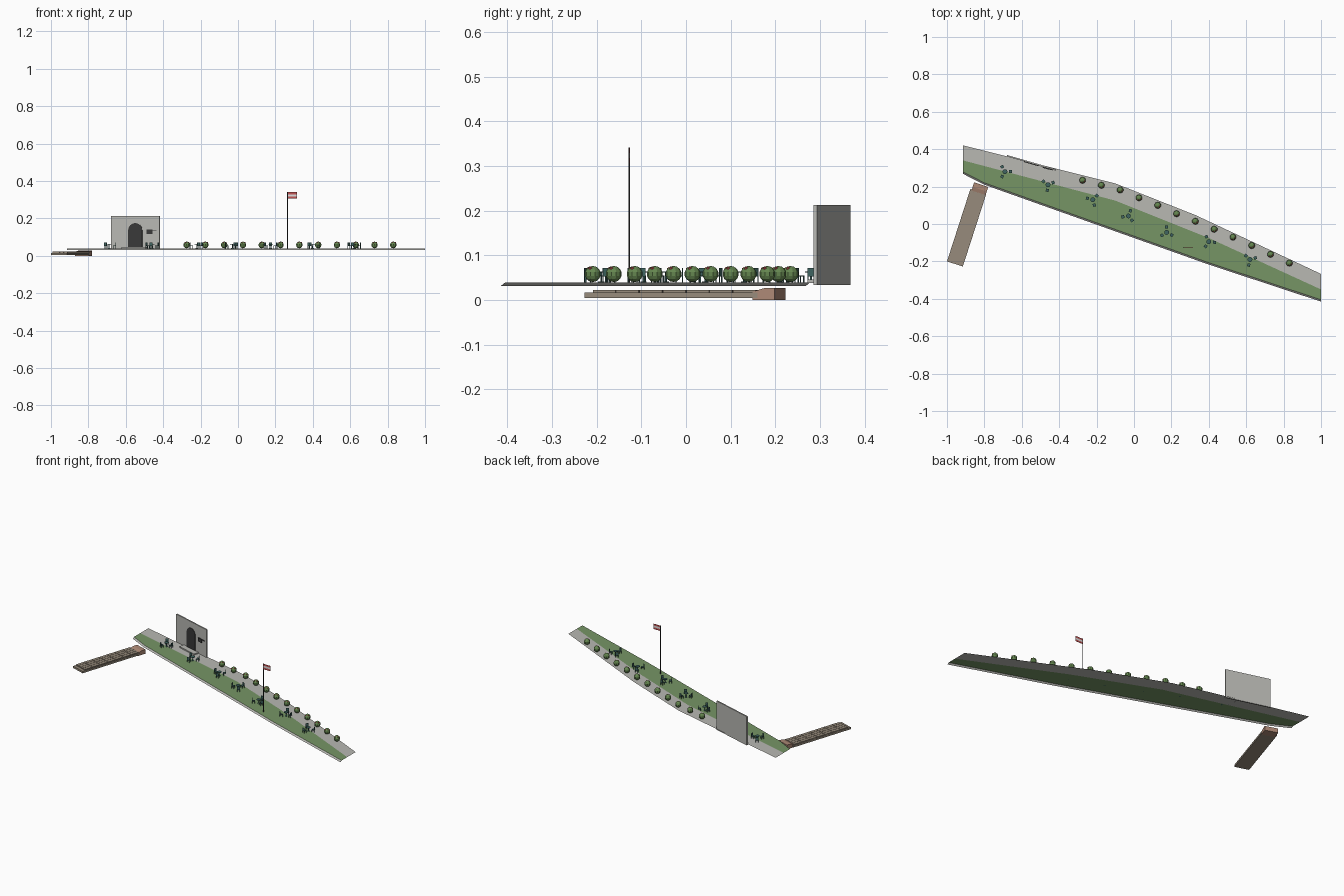
import bpy, bmesh, math
from mathutils import Matrix, Vector

cube = bpy.data.objects.get("Cube")
if cube:
    bpy.data.objects.remove(cube, do_unlink=True)


def material(name, r, g, b):
    m = bpy.data.materials.new(name)
    m.use_nodes = True
    m.diffuse_color = (r, g, b, 1)
    bsdf = next(n for n in m.node_tree.nodes if n.type == 'BSDF_PRINCIPLED')
    bsdf.inputs["Base Color"].default_value = (r, g, b, 1)
    return m


STONE = material("pale stone", .48, .48, .45)
GRASS = material("grass green", .18, .30, .13)
LEAF = material("leaf green", .13, .24, .08)
DARK = material("dark grey", .04, .04, .04)
TEAL = material("furniture teal", .05, .13, .12)
WOOD = material("weathered wood", .31, .26, .20)
BRICK = material("red brown brick", .42, .25, .18)
RED = material("red", .55, .09, .09)
WHITE = material("white", .75, .75, .75)


def finish(name, bm, mats, frame=Matrix()):
    me = bpy.data.meshes.new(name)
    bm.to_mesh(me)
    bm.free()
    for m in mats:
        me.materials.append(m)
    ob = bpy.data.objects.new(name, me)
    ob.matrix_world = frame
    bpy.context.collection.objects.link(ob)
    return ob


def frame_at(x, y, z=0, turn=0):
    return Matrix.Translation((x, y, z)) @ Matrix.Rotation(turn, 4, 'Z')


def add_box(bm, lo, hi, slot=0):
    lo, hi = Vector(lo), Vector(hi)
    mat = Matrix.Translation((lo + hi) / 2) @ Matrix.Diagonal((*(hi - lo), 1))
    verts = bmesh.ops.create_cube(bm, size=1, matrix=mat)["verts"]
    for f in {f for v in verts for f in v.link_faces}:
        f.material_index = slot


def box(name, lo, hi, mat, frame=Matrix()):
    bm = bmesh.new()
    add_box(bm, lo, hi)
    return finish(name, bm, [mat], frame)


def add_prism(bm, profile, offset):
    face = bm.faces.new([bm.verts.new(p) for p in profile])
    ext = bmesh.ops.extrude_face_region(bm, geom=[face])["geom"]
    moved = [g for g in ext if isinstance(g, bmesh.types.BMVert)]
    bmesh.ops.translate(bm, verts=moved, vec=offset)
    bmesh.ops.recalc_face_normals(bm, faces=bm.faces)


def height_at(line, x):
    for (x0, y0), (x1, y1) in zip(line, line[1:]):
        if x <= x1:
            return y0 + (y1 - y0) * (x - x0) / (x1 - x0)
    return line[-1][1]


# Terrace sheets: path, lawn and sloping kerb share the same stations
TOP = .039
back = [(-.914, .42), (-.1, .217), (.33, .047), (1, -.267)]
middle = [(-.914, .34), (-.1, .125), (.4, -.075), (1, -.35)]
front = [(-.914, .278), (-.8, .22), (.4, -.207), (1, -.405)]
stations = sorted({p[0] for line in (back, middle, front) for p in line})


def strip(name, upper, lower, mat, drop=0, out=0):
    bm = bmesh.new()
    rows = [(bm.verts.new((x, height_at(upper, x), TOP)),
             bm.verts.new((x, height_at(lower, x) - out, TOP - drop))) for x in stations]
    for (a, b), (c, d) in zip(rows, rows[1:]):
        bm.faces.new((a, b, d, c))
    return finish(name, bm, [mat])


strip("stone_path", back, middle, STONE)
strip("lawn", middle, front, GRASS)
strip("front_kerb", front, front, STONE, drop=.008, out=.01)

# Entrance wall with arched door, step and hanging sign
wall = frame_at(-.548, .327, 0, math.atan2(-.075, .26))
box("entrance_wall", (-.136, -.004, .033), (.136, .004, .213), STONE, wall)
box("door_step", (-.066, -.038, .038), (.066, -.004, .046), STONE, wall)


def arch(half, top, y):
    spring = top - half
    pts = [(-half, y, .046), (half, y, .046)]
    for i in range(13):
        a = math.pi * i / 12
        pts.append((half * math.cos(a), y, spring + half * math.sin(a)))
    return pts


bm = bmesh.new()
add_prism(bm, arch(.039, .175, -.004), (0, -.003, 0))
finish("arched_door", bm, [DARK], wall)
box("sign_board", (.065, -.009, .117), (.096, -.004, .14), DARK, wall)
box("sign_bracket", (.096, -.008, .134), (.118, -.004, .139), DARK, wall)

# Row of round bushes with a few blossoms
ys = [.234, .207, .182, .14, .1, .055, .0145, -.028, -.07, -.115, -.162, -.209]
for i, y in enumerate(ys):
    bm = bmesh.new()
    bmesh.ops.create_uvsphere(bm, u_segments=10, v_segments=7, radius=.018)
    old = set(bm.faces)
    for a, lift in ((-1.9, .011), (-.5, .012)):
        pos = (.011 * math.cos(a), .011 * math.sin(a), lift)
        bmesh.ops.create_icosphere(bm, subdivisions=1, radius=.0045,
                                   matrix=Matrix.Translation(pos))
    for f in bm.faces:
        f.material_index = 0 if f in old else 1
    finish(f"bush_{i + 1}", bm, [LEAF, RED], frame_at(-.275 + .1005 * i, y, .058))

# Round tables, each with three chairs
sets = [(-.69, .28), (-.46, .21), (-.22, .13), (-.03, .043),
        (.175, -.045), (.4, -.095), (.62, -.19)]
for i, (x, y) in enumerate(sets):
    bm = bmesh.new()
    for radius, low, high in ((.013, .061, .064), (.002, TOP, .061), (.007, TOP, .041)):
        bmesh.ops.create_cone(bm, cap_ends=True, segments=12, radius1=radius, radius2=radius,
                              depth=high - low,
                              matrix=Matrix.Translation((0, 0, (low + high) / 2)))
    finish(f"table_{i + 1}", bm, [TEAL], frame_at(x, y))
    for k in range(3):
        turn = i * .4 + k * math.tau / 3
        bm = bmesh.new()
        add_box(bm, (.022, -.008, .052), (.038, .008, .055))
        add_box(bm, (.036, -.008, .055), (.038, .008, .071))
        for lx in (.022, .036):
            for ly in (-.008, .006):
                add_box(bm, (lx, ly, TOP), (lx + .002, ly + .002, .052))
        finish(f"chair_{i + 1}_{k + 1}", bm, [TEAL], frame_at(x, y, 0, turn))

# Flagpole and striped flag
bm = bmesh.new()
bmesh.ops.create_cone(bm, cap_ends=True, segments=8, radius1=.0018, radius2=.0018,
                      depth=.302, matrix=Matrix.Translation((0, 0, .19)))
finish("flagpole", bm, [DARK], frame_at(.265, -.127))
bm = bmesh.new()
for k in range(3):
    add_box(bm, (.0015, -.0005, .307 + k * .011), (.05, .0005, .318 + k * .011), k % 2)
finish("flag", bm, [RED, WHITE], frame_at(.265, -.127))

# Boarded landing stage
pier = frame_at(-.895, -.02, 0, math.atan2(-.125, .387))
box("landing_base", (-.0445, -.2035, .004), (.0445, .2035, .016), WOOD, pier)
bm = bmesh.new()
columns, rows = 4, 7
w, d = .086 / columns, .385 / rows
for c in range(columns):
    for r in range(rows):
        x, y = -.043 + c * w, -.185 + r * d
        add_box(bm, (x, y, .016), (x + w - .002, y + d - .002, .022))
finish("landing_boards", bm, [WOOD], pier)

# Brick ramp block between the landing stage and the terrace
bm = bmesh.new()
profile = [(0, 0), (.052, 0), (.052, .027), (.026, .026), (0, .018)]
add_prism(bm, [(-.0395, y, z) for y, z in profile], (.079, 0, 0))
finish("ramp_block", bm, [BRICK], frame_at(-.833, .161, 0, math.atan2(-.125, .387)))
